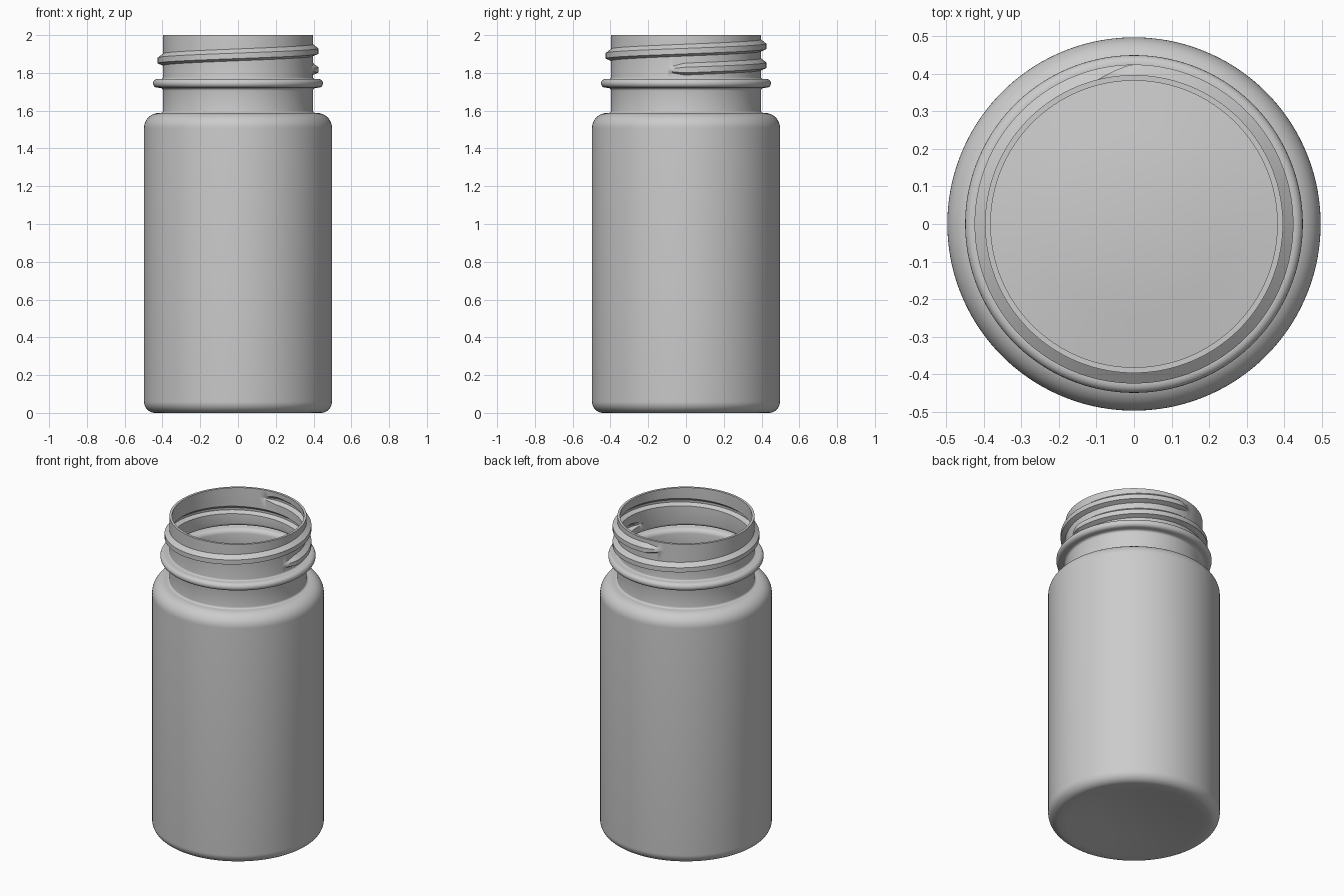
import bpy, bmesh
from math import sin, cos, pi, radians

if "Cube" in bpy.data.objects:
    bpy.data.objects.remove(bpy.data.objects["Cube"])

COLS = 180            # columns around the bottle
NECK = 0.397          # outer neck radius
START, END, FADE = -14, 464, 13   # thread travel and run-out in degrees
TIP = 0.028           # thread height


def arc(cr, cz, rad, a0, a1, n):
    """Points of a fillet in the (radius, height) plane, angles in degrees."""
    return [(cr + rad * cos(radians(a0 + (a1 - a0) * i / n)),
             cz + rad * sin(radians(a0 + (a1 - a0) * i / n))) for i in range(n + 1)]


# Fixed profile: recessed base, body, shoulder, neck, hollow support bead
profile = [(0, 0.036), (0.25, 0.036), (0.39, 0.0)]
profile += arc(0.4375, 0.06, 0.06, -90, 0, 10)
profile += arc(0.4175, 1.508, 0.08, 0, 90, 12)
profile += arc(NECK + 0.012, 1.6, 0.012, 270, 180, 4)
profile += arc(NECK + 0.014, 1.706, 0.014, 180, 90, 4)
profile += arc(0.427, 1.745, 0.023, -90, 90, 10)
profile += arc(NECK + 0.008, 1.776, 0.008, 270, 180, 4)


def thread_points(t):
    """Cross-section of the thread at travel angle t."""
    a = max(0.0, min(1.0, (t - START) / FADE, (END - t) / FADE))
    zc = 1.82 + 0.1 * t / 360
    w = 0.4 + 0.6 * a
    section = [(-0.031, 0), (-0.019, 1), (0.010, 1), (0.032, 0)]
    return [(NECK + h * a * TIP, min(2.0, zc + dz * w)) for dz, h in section]


# Sweep the profile around, warping neck rows so edges follow the helix
bm = bmesh.new()
columns = []
for i in range(COLS + 1):
    t = START + 360 * i / COLS
    pts = profile + thread_points(t) + thread_points(t + 360) + [(NECK, 2.0)]
    a = radians(t)
    columns.append([bm.verts.new((r * cos(a), r * sin(a), z)) for r, z in pts])
for c, d in zip(columns, columns[1:]):
    for j in range(len(c) - 1):
        bm.faces.new((c[j], d[j], d[j + 1], c[j + 1]))
bmesh.ops.remove_doubles(bm, verts=bm.verts[:], dist=1e-5)
bmesh.ops.dissolve_degenerate(bm, edges=bm.edges[:], dist=1e-5)

mesh = bpy.data.meshes.new("bottle")
bm.to_mesh(mesh)
bm.free()
bottle = bpy.data.objects.new("bottle", mesh)
bpy.context.collection.objects.link(bottle)
bpy.context.view_layer.objects.active = bottle
bottle.select_set(True)

# Thin wall, so that bead and thread are hollow inside
wall = bottle.modifiers.new("wall", 'SOLIDIFY')
wall.thickness = 0.015
wall.offset = -1
bpy.ops.object.modifier_apply(modifier="wall")
bpy.ops.object.shade_smooth_by_angle(angle=radians(30))
